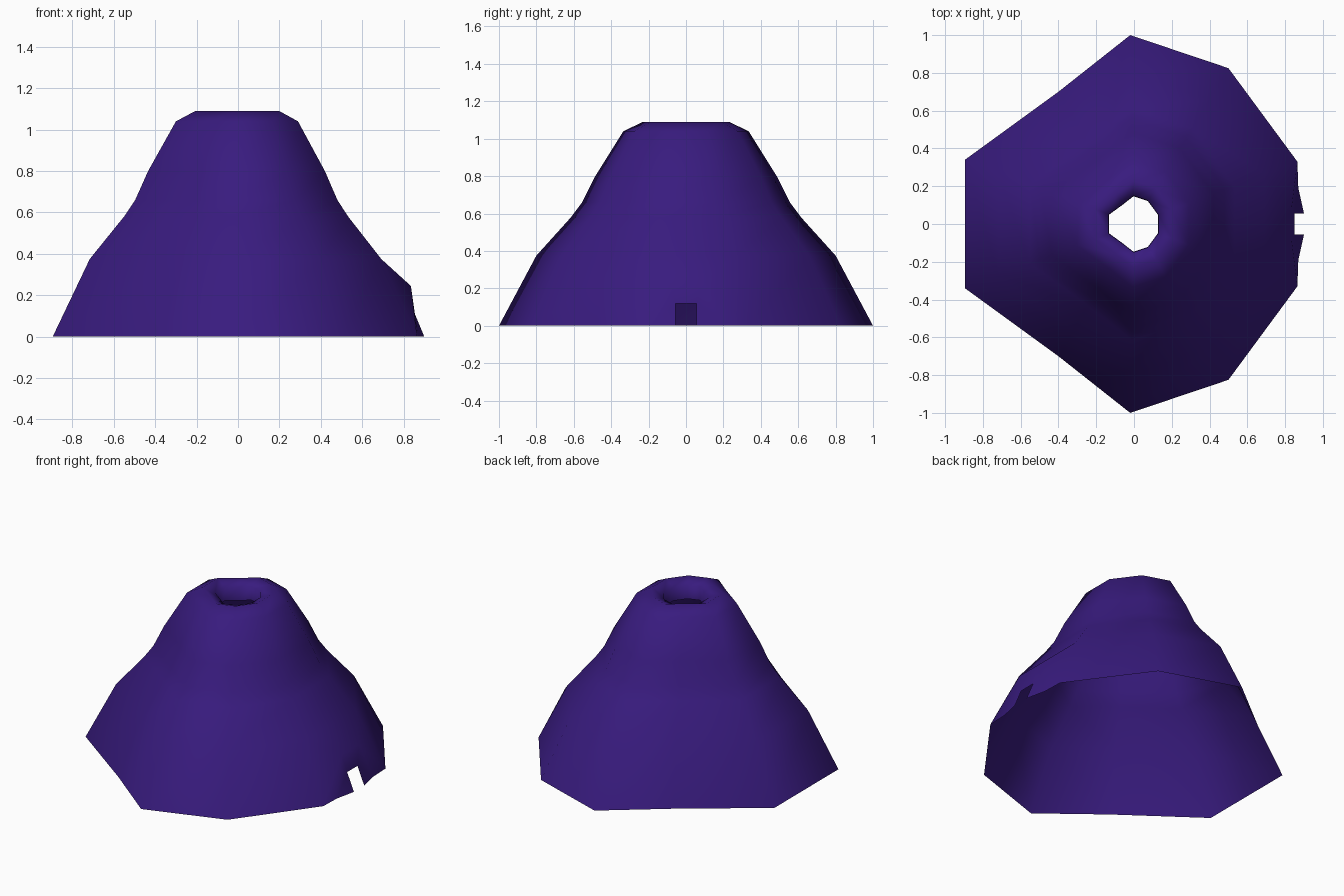
import bpy, bmesh

if "Cube" in bpy.data.objects:
    bpy.data.objects.remove(bpy.data.objects["Cube"])

# ten-sided base outline, starting beside the doorway and going round
HALF = [(0.865, 0.33), (0.50, 0.825), (-0.02, 1.0), (-0.40, 0.70), (-0.895, 0.34)]
OUTLINE = HALF + [(x, -y) for x, y in reversed(HALF)]
# (height, outline scale): slope, rim and crater throat
RINGS = [(0, 1), (0.375, 0.80), (0.58, 0.615), (0.66, 0.555), (0.80, 0.485),
         (1.04, 0.335), (1.09, 0.23), (1.06, 0.15), (0.97, 0.147)]

bm = bmesh.new()
rings = [[bm.verts.new((x * s, y * s, z)) for x, y in OUTLINE] for z, s in RINGS]
n = len(OUTLINE)
for k in range(len(rings) - 1):
    a, b = rings[k], rings[k + 1]
    for i in range(n):
        j = (i + 1) % n
        if k == 0 and i == n - 1:
            continue  # doorway panel is built below
        bm.faces.new((a[i], a[j], b[j], b[i]))

# doorway with a bulging hood on the +x side
sides = []
for s, i in ((1, 0), (-1, n - 1)):
    foot = bm.verts.new((0.87, 0.19 * s, 0))
    jamb = bm.verts.new((0.90, 0.055 * s, 0))
    lintel = bm.verts.new((0.85, 0.055 * s, 0.12))
    hood = bm.verts.new((0.835, 0.09 * s, 0.245))
    bm.faces.new((rings[0][i], foot, hood, rings[1][i]))
    bm.faces.new((foot, jamb, lintel, hood))
    sides.append((lintel, hood, rings[1][i]))
for k in range(2):
    bm.faces.new((sides[0][k], sides[1][k], sides[1][k + 1], sides[0][k + 1]))
bmesh.ops.recalc_face_normals(bm, faces=bm.faces)
top = max(bm.faces, key=lambda f: f.calc_center_median().x)
if top.normal.x < 0:
    bmesh.ops.reverse_faces(bm, faces=bm.faces)
for f in bm.faces:
    f.smooth = True

mesh = bpy.data.meshes.new("mountain_shell")
bm.to_mesh(mesh)
bm.free()
shell = bpy.data.objects.new("mountain_shell", mesh)
bpy.context.collection.objects.link(shell)

# purple material
mat = bpy.data.materials.new("purple")
mat.diffuse_color = (0.04, 0.011, 0.21, 1)
mat.use_nodes = True
mat.node_tree.nodes["Principled BSDF"].inputs["Base Color"].default_value = mat.diffuse_color
mesh.materials.append(mat)
